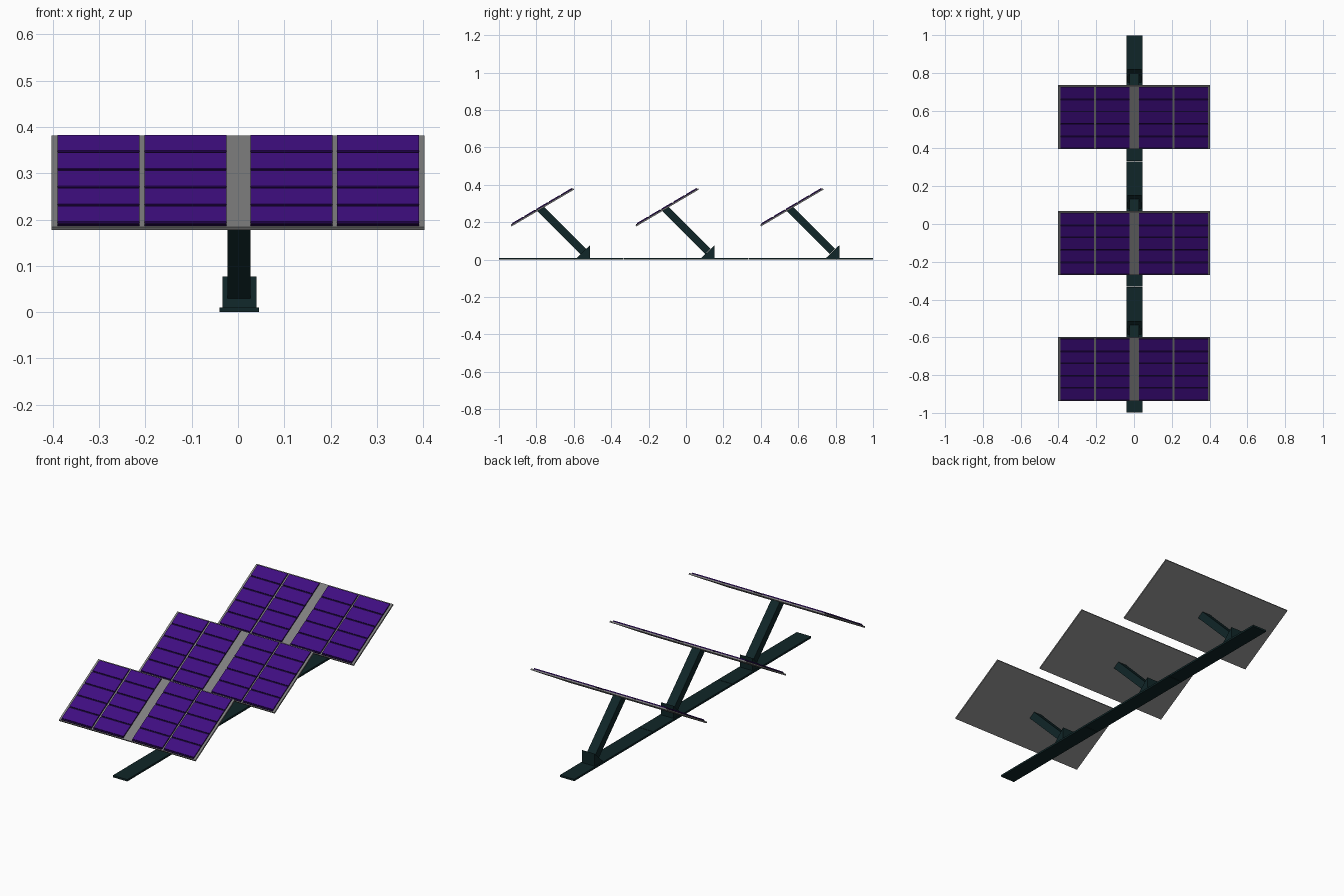
import bpy
import bmesh
from math import radians
from mathutils import Matrix, Vector

cube = bpy.data.objects.get("Cube")
if cube:
    bpy.data.objects.remove(cube, do_unlink=True)


def make_material(name, rgb):
    mat = bpy.data.materials.new(name)
    mat.use_nodes = True
    color = (*rgb, 1.0)
    mat.diffuse_color = color
    mat.node_tree.nodes["Principled BSDF"].inputs["Base Color"].default_value = color
    return mat


STEEL = make_material("dark green steel", (0.005, 0.019, 0.021))
FRAME = make_material("grey frame", (0.21, 0.21, 0.21))
CELL = make_material("purple cell", (0.05, 0.004, 0.22))
BACKING = make_material("dark purple backing", (0.009, 0.001, 0.035))


def finish(name, bm, mat, matrix):
    bmesh.ops.recalc_face_normals(bm, faces=bm.faces)
    mesh = bpy.data.meshes.new(name)
    bm.to_mesh(mesh)
    bm.free()
    mesh.materials.append(mat)
    obj = bpy.data.objects.new(name, mesh)
    obj.matrix_world = matrix
    bpy.context.collection.objects.link(obj)
    return obj


def boxes(name, mat, matrix, items):
    """One object made of boxes, each given as (centre, size)."""
    bm = bmesh.new()
    for centre, size in items:
        place = Matrix.Translation(centre) @ Matrix.Diagonal((*size, 1.0))
        bmesh.ops.create_cube(bm, size=1.0, matrix=place)
    return finish(name, bm, mat, matrix)


def prism(name, mat, matrix, profile, x0, x1):
    """Extrude a side profile of (y, z) points from x0 to x1."""
    bm = bmesh.new()
    face = bm.faces.new([bm.verts.new((x0, y, z)) for y, z in profile])
    new = bmesh.ops.extrude_face_region(bm, geom=[face])["geom"]
    verts = [v for v in new if isinstance(v, bmesh.types.BMVert)]
    bmesh.ops.translate(bm, verts=verts, vec=(x1 - x0, 0, 0))
    return finish(name, bm, mat, matrix)


# Arm profile: square to the wedge at the foot, cut to the panel tilt at the top
foot = Vector((0.117, 0.044))
along = Vector((-1, 1)).normalized()
across = Vector((1, 1)).normalized()
half = 0.02
arm_profile = [foot - across * half, foot + across * half,
               foot + across * half + along * 0.316,
               foot - across * half + along * 0.326]
wedge_profile = [(0.083, 0.01), (0.153, 0.01), (0.153, 0.077)]

COLUMNS = [-0.3015, -0.1135, 0.1155, 0.302]
ROWS, PITCH, GAP = 5, 0.0756, 0.009
COLUMN_WIDTH = 0.177
COLUMN_LENGTH = ROWS * PITCH

for label, y in (("front", -0.6667), ("middle", 0.0), ("back", 0.6667)):
    unit = Matrix.Translation((0, y, 0))
    tilt = unit @ Matrix.Translation((0, -0.1005, 0.2795)) @ Matrix.Rotation(radians(30.5), 4, "X")

    # Ground rail, foot wedge and leaning arm
    boxes(label + "_ground_rail", STEEL, unit,
          [((0.003, 0, 0.005), (0.085, 0.664, 0.01))])
    prism(label + "_foot_wedge", STEEL, unit, wedge_profile, -0.034, 0.04)
    prism(label + "_arm", STEEL, unit, arm_profile, -0.023, 0.027)

    # Tilted panel: frame plate, dark backing strips and raised cells
    boxes(label + "_panel_frame", FRAME, tilt,
          [((0, 0, 0), (0.806, 0.388, 0.008))])
    boxes(label + "_panel_backing", BACKING, tilt,
          [((x, -0.001, 0.0055), (COLUMN_WIDTH, COLUMN_LENGTH, 0.003)) for x in COLUMNS])
    boxes(label + "_panel_cells", CELL, tilt,
          [((x, (row - (ROWS - 1) / 2) * PITCH + GAP / 4, 0.0085),
            (COLUMN_WIDTH, PITCH - GAP, 0.003))
           for x in COLUMNS for row in range(ROWS)])
